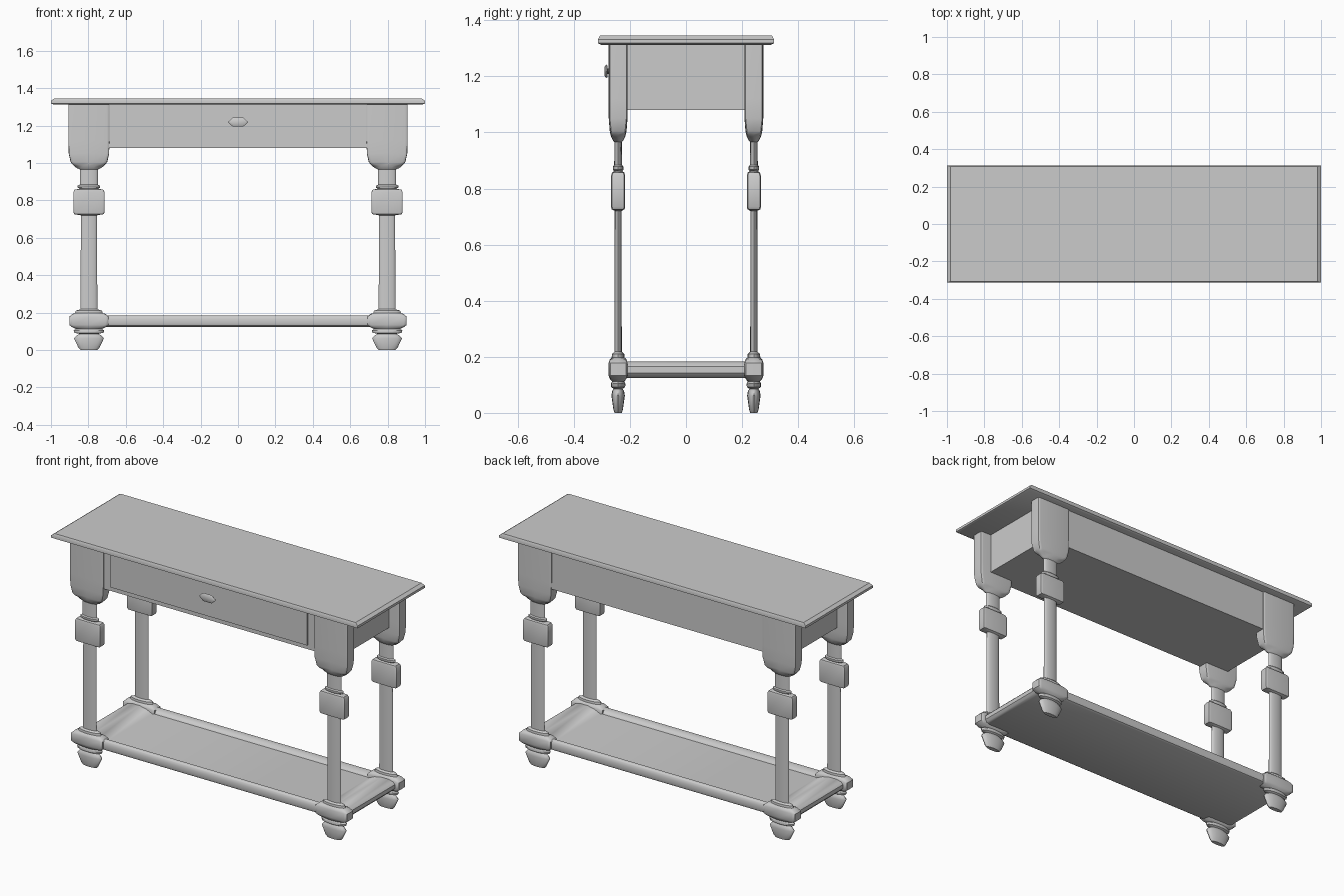
import bpy, bmesh, math


def section(hx, hy, n, count):
    """Superellipse outline: n=2 is round, large n is a soft-cornered block; count=4 is a rectangle."""
    if count == 4:
        return [(hx, -hy), (hx, hy), (-hx, hy), (-hx, -hy)]
    pts = []
    for i in range(count):
        a = 2 * math.pi * i / count
        c, s = math.cos(a), math.sin(a)
        pts.append((hx * math.copysign(abs(c) ** (2 / n), c),
                    hy * math.copysign(abs(s) ** (2 / n), s)))
    return pts


def loft(name, rings, count=4, angle=35):
    """Skin a stack of (z, half x, half y, squareness) sections and cap both ends."""
    bm = bmesh.new()
    loops = [[bm.verts.new((x, y, z)) for x, y in section(hx, hy, n, count)]
             for z, hx, hy, n in rings]
    for a, b in zip(loops, loops[1:]):
        for i in range(count):
            j = (i + 1) % count
            bm.faces.new((a[i], a[j], b[j], b[i]))
    bm.faces.new(loops[0][::-1])
    bm.faces.new(loops[-1])
    me = bpy.data.meshes.new(name)
    bm.to_mesh(me)
    bm.free()
    me.shade_smooth()
    me.set_sharp_from_angle(angle=math.radians(angle))
    ob = bpy.data.objects.new(name, me)
    bpy.context.collection.objects.link(ob)
    return ob


def box(name, x, y, z):
    """Box from min/max pairs."""
    ob = loft(name, [(z[0], (x[1] - x[0]) / 2, (y[1] - y[0]) / 2, 0),
                     (z[1], (x[1] - x[0]) / 2, (y[1] - y[0]) / 2, 0)])
    ob.location = ((x[0] + x[1]) / 2, (y[0] + y[1]) / 2, 0)
    return ob


# Table top with moulded edge
loft("table_top", [(1.312, .985, .302, 0), (1.318, 1.0, .313, 0),
                   (1.332, 1.0, .313, 0), (1.345, .982, .307, 0)])

# Turned legs, flattened front to back: foot, shelf block, shaft, collar block, top block
leg_rings = [
    (0.000, .045, .013, 2), (0.012, .056, .017, 2), (0.062, .080, .024, 2), (0.078, .066, .021, 2),
    (0.086, .050, .016, 2), (0.092, .078, .025, 2), (0.104, .082, .026, 2), (0.112, .070, .022, 2),
    (0.122, .090, .030, 6), (0.134, .105, .034, 10), (0.178, .105, .034, 10), (0.192, .090, .029, 5),
    (0.197, .074, .023, 2), (0.210, .070, .022, 2), (0.218, .045, .013, 2), (0.720, .043, .0125, 2),
    (0.726, .078, .023, 10), (0.735, .083, .025, 12), (0.845, .083, .025, 12), (0.857, .076, .022, 10),
    (0.862, .050, .015, 2), (0.868, .060, .019, 2), (0.878, .060, .019, 2), (0.884, .048, .014, 2),
    (0.965, .048, .013, 2), (0.972, .064, .019, 2), (0.984, .080, .025, 2), (0.992, .088, .027, 6),
    (1.005, .098, .030, 10), (1.050, .108, .0335, 14), (1.120, .110, .034, 14), (1.314, .110, .034, 14)]
leg = loft("leg", leg_rings, 16)
leg.location = (-.797, -.242, 0)
for i, (sx, sy) in enumerate([(1, -1), (-1, 1), (1, 1)]):
    other = leg.copy()
    other.name = f"leg_{i + 2}"
    other.location = (sx * .797, sy * .242, 0)
    bpy.context.collection.objects.link(other)

# Apron carcass, drawer and knob
box("apron", (-.84, .84), (-.264, .268), (1.08, 1.314))
box("drawer_front", (-.64, .64), (-.272, -.25), (1.105, 1.303))
knob = loft("drawer_knob", [(0, .030, .012, 2), (.008, .030, .012, 2), (.009, .050, .024, 2),
                            (.014, .055, .028, 2), (.019, .042, .019, 2)], 6)
knob.location = (0, -.271, 1.218)
knob.rotation_euler = (math.pi / 2, 0, 0)

# Lower shelf: rounded rails around a sunken panel
loft("lower_shelf", [(.124, .850, .250, 0), (.130, .868, .260, 0), (.142, .878, .265, 0),
                     (.165, .878, .265, 0), (.178, .865, .259, 0), (.184, .835, .250, 0),
                     (.184, .790, .237, 0), (.176, .745, .225, 0), (.158, .705, .214, 0)])
